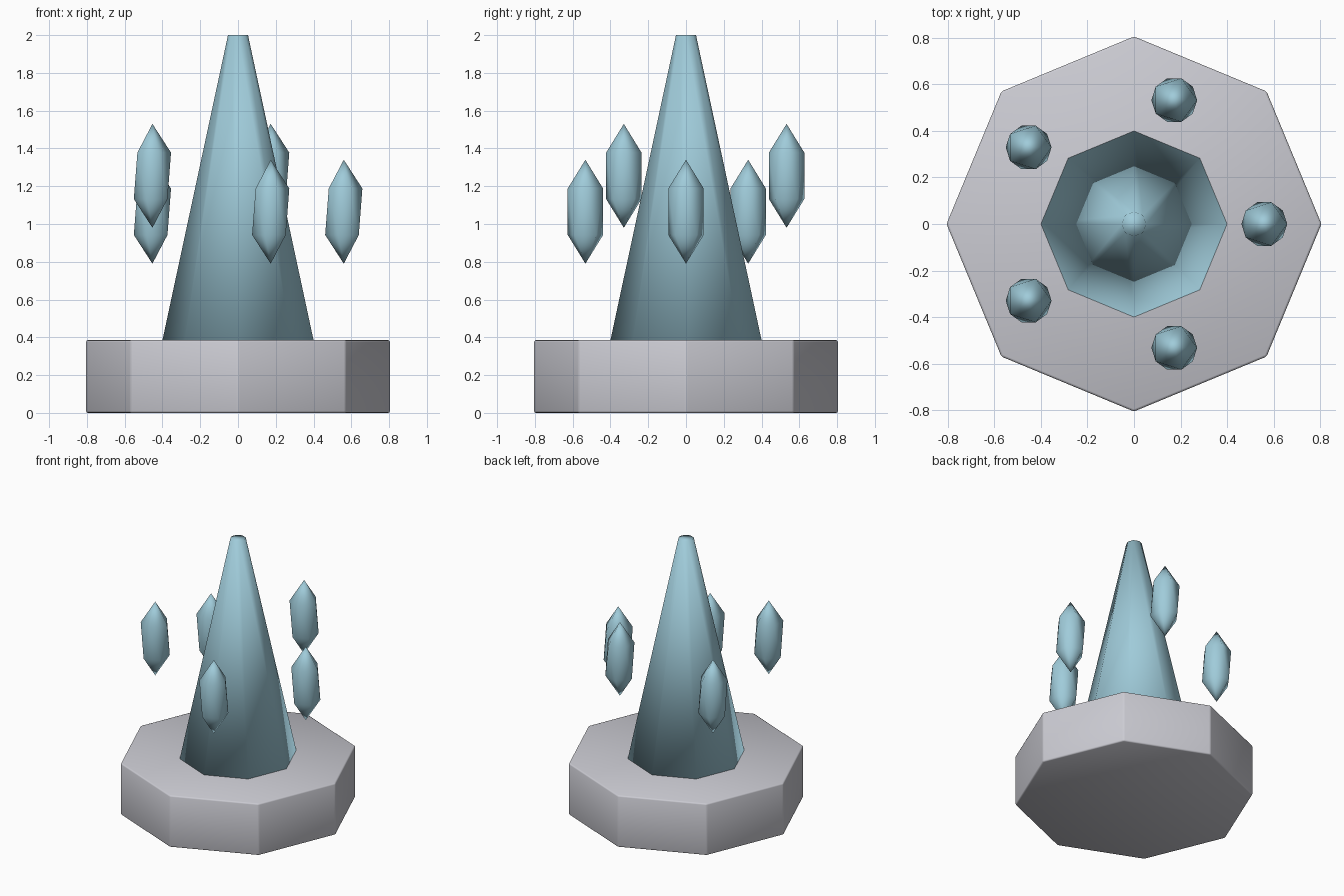
import bpy
from math import cos, sin, tau

cube = bpy.data.objects.get("Cube")
if cube:
    bpy.data.objects.remove(cube, do_unlink=True)


def make_material(name, rgb):
    mat = bpy.data.materials.new(name)
    mat.use_nodes = True
    color = (*rgb, 1.0)
    mat.diffuse_color = color
    mat.node_tree.nodes["Principled BSDF"].inputs["Base Color"].default_value = color
    return mat


def finish(name, mat):
    obj = bpy.context.object
    obj.name = name
    obj.data.materials.append(mat)
    bpy.ops.object.shade_smooth()
    return obj


stone = make_material("pale grey stone", (0.60, 0.60, 0.65))
ice = make_material("ice blue crystal", (0.35, 0.60, 0.70))

HEIGHT = 2.0
BASE_TOP = 0.385

# Octagonal plinth with softly bevelled edges
bpy.ops.mesh.primitive_cylinder_add(vertices=8, radius=0.806, depth=BASE_TOP,
                                    location=(0, 0, BASE_TOP / 2))
base = finish("base", stone)
bevel = base.modifiers.new("soft edges", "BEVEL")
bevel.width = 0.01
bevel.segments = 2

# Tall tapering spire, fully smooth shaded
bpy.ops.mesh.primitive_cone_add(vertices=8, radius1=0.4, radius2=0.053,
                                depth=HEIGHT - BASE_TOP,
                                location=(0, 0, (HEIGHT + BASE_TOP) / 2))
finish("spire", ice)

# Ring of five floating shards, alternating low and high
COUNT = 5
for i in range(COUNT):
    angle = tau * i / COUNT
    z = 1.065 + 0.19 * (i % 2)
    bpy.ops.mesh.primitive_ico_sphere_add(
        subdivisions=1, radius=0.11,
        location=(0.56 * cos(angle), 0.56 * sin(angle), z))
    shard = finish(f"floating_shard_{i + 1}", ice)
    shard.scale.z = 2.5
